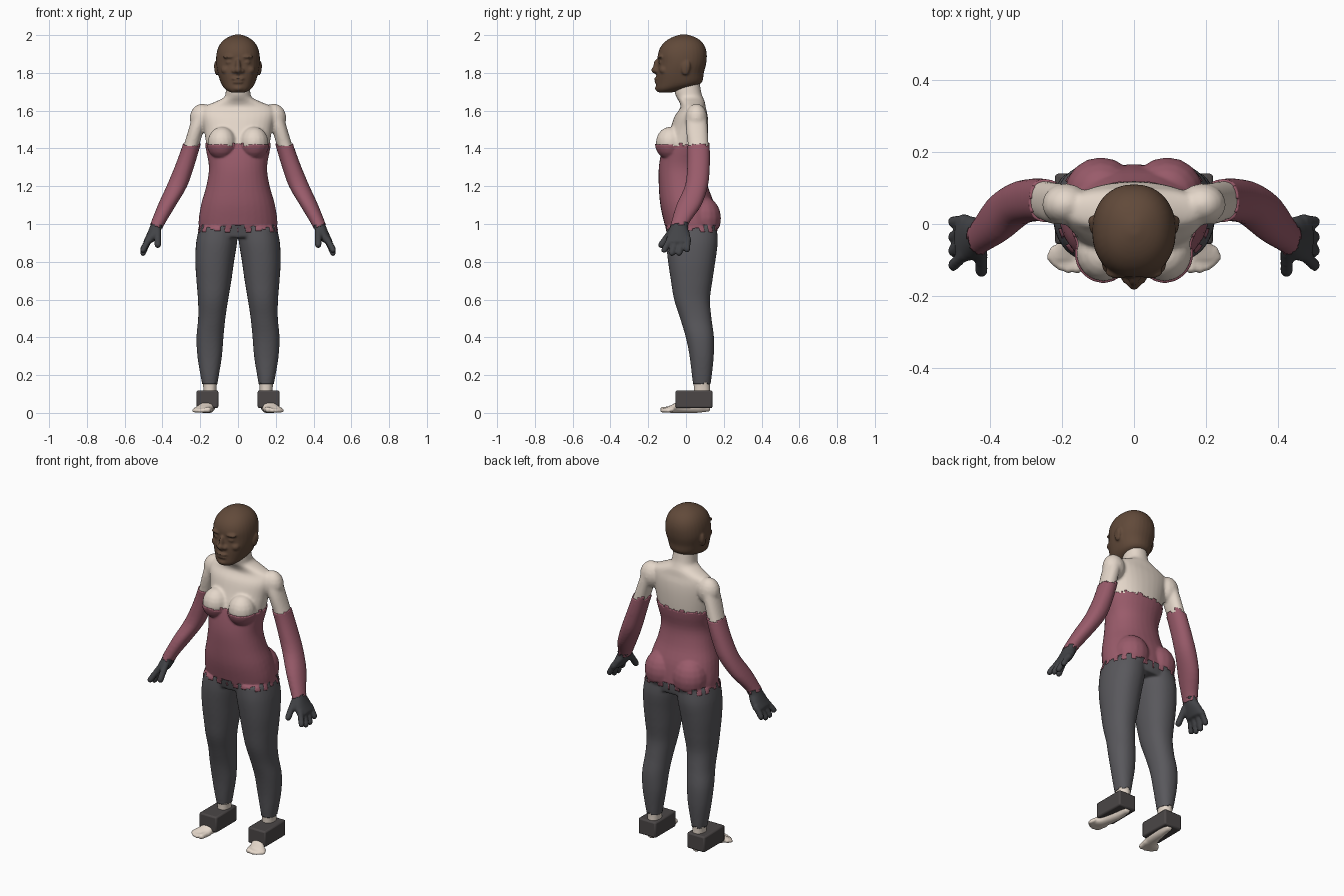
import bpy, bmesh, math
from mathutils import Vector, Matrix

if "Cube" in bpy.data.objects:
    bpy.data.objects.remove(bpy.data.objects["Cube"])


def material(name, rgb):
    m = bpy.data.materials.new(name)
    m.diffuse_color = (*rgb, 1)
    m.use_nodes = True
    m.node_tree.nodes["Principled BSDF"].inputs["Base Color"].default_value = m.diffuse_color
    return m


SKIN = material("skin_tone", (0.78, 0.68, 0.59))
BROWN = material("brown", (0.12, 0.068, 0.042))
ROSE = material("rose", (0.32, 0.105, 0.145))
GREY = material("charcoal", (0.10, 0.098, 0.108))
DARK = material("dark_grey", (0.055, 0.057, 0.063))
BLOCK = material("block_grey", (0.07, 0.062, 0.062))


def loft(bm, rows, power=2.2, along_y=False, mirror=False, n=32, steps=4):
    """Rows are (t, x0, x1, b0, b1): boxes filled with rounded sections."""
    fine = []
    for i in range(len(rows) - 1):
        p = [Vector(rows[min(max(i + k, 0), len(rows) - 1)]) for k in (-1, 0, 1, 2)]
        for s in range(steps):
            u = s / steps
            fine.append(0.5 * (2 * p[1] + (p[2] - p[0]) * u
                        + (2 * p[0] - 5 * p[1] + 4 * p[2] - p[3]) * u * u
                        + (3 * p[1] - p[0] - 3 * p[2] + p[3]) * u ** 3))
    fine.append(Vector(rows[-1]))
    for side in ((1, -1) if mirror else (1,)):
        rings = []
        for t, x0, x1, b0, b1 in fine:
            ring = []
            for k in range(n):
                a = math.tau * k / n
                c, s = math.cos(a), math.sin(a)
                x = (x0 + x1) / 2 + (x1 - x0) / 2 * math.copysign(abs(c) ** (2 / power), c)
                b = (b0 + b1) / 2 + (b1 - b0) / 2 * math.copysign(abs(s) ** (2 / power), s)
                ring.append(bm.verts.new((side * x, t, b) if along_y else (side * x, b, t)))
            rings.append(ring)
        for r, q in zip(rings, rings[1:]):
            for k in range(n):
                bm.faces.new((r[k], r[(k + 1) % n], q[(k + 1) % n], q[k]))
        bm.faces.new(rings[0])
        bm.faces.new(rings[-1])


def ball(bm, c, r, mirror=True):
    for side in ((1, -1) if mirror else (1,)):
        bmesh.ops.create_uvsphere(bm, u_segments=16, v_segments=10, radius=1,
                                  matrix=Matrix.Translation((side * c[0], c[1], c[2])) @ Matrix.Diagonal((*r, 1)))


def digit(bm, a, b, r):
    a, b = Vector(a), Vector(b)
    for i in range(9):
        ball(bm, a.lerp(b, i / 8), (r, r, r))


def fuse(bm, voxel, smooth):
    """Fuse overlapping volumes into one smooth skin and return its mesh."""
    bmesh.ops.recalc_face_normals(bm, faces=bm.faces)
    me = bpy.data.meshes.new("volume")
    bm.to_mesh(me)
    ob = bpy.data.objects.new("volume", me)
    bpy.context.collection.objects.link(ob)
    mod = ob.modifiers.new("fuse", 'REMESH')
    mod.mode, mod.voxel_size = 'VOXEL', voxel
    mod = ob.modifiers.new("smooth", 'SMOOTH')
    mod.factor, mod.iterations = 0.5, smooth
    out = bpy.data.meshes.new_from_object(ob.evaluated_get(bpy.context.evaluated_depsgraph_get()))
    bpy.data.objects.remove(ob)
    return out


def part(name, source, mat, keep=None, offset=0.0):
    """Cut a region out of a mesh and push it outwards as a garment."""
    bm = bmesh.new()
    bm.from_mesh(source)
    bm.normal_update()
    for v, n in [(v, v.normal.copy()) for v in bm.verts]:
        v.co += n * offset
    if keep:
        bad = [f for f in bm.faces if not keep(f.calc_center_median())]
        bmesh.ops.delete(bm, geom=bad, context='FACES')
    me = bpy.data.meshes.new(name)
    bm.to_mesh(me)
    me.materials.clear()
    me.materials.append(mat)
    me.polygons.foreach_set("use_smooth", [True] * len(me.polygons))
    ob = bpy.data.objects.new(name, me)
    bpy.context.collection.objects.link(ob)
    if offset:
        mod = ob.modifiers.new("cloth", 'SOLIDIFY')
        mod.thickness, mod.offset = offset, -1
        mod.use_rim_only = True
    return ob


# body volumes: torso, bust, seat, shoulders
body = bmesh.new()
torso = [(.93, .185, -.09, .155), (1.0, .203, -.108, .16), (1.1, .19, -.13, .145), (1.2, .162, -.138, .11),
         (1.3, .148, -.138, .095), (1.4, .165, -.12, .112), (1.5, .18, -.085, .118), (1.57, .195, -.06, .115),
         (1.615, .19, -.03, .105), (1.645, .125, -.035, .1), (1.67, .075, -.05, .09), (1.70, .065, -.06, .08),
         (1.77, .06, -.065, .07)]
loft(body, [(z, -w, w, a, b) for z, w, a, b in torso])
ball(body, (.085, -.082, 1.43), (.076, .078, .085))
ball(body, (.092, .09, 1.03), (.095, .09, .11))
ball(body, (.19, .055, 1.56), (.066, .058, .077))
# arms and palms
loft(body, [(1.57, .15, .242, 0, .11), (1.5, .18, .262, .0, .115), (1.4, .21, .293, .012, .12),
            (1.3, .24, .33, .012, .12), (1.2, .276, .372, .0, .11), (1.1, .335, .418, -.045, .075),
            (1.0, .395, .458, -.075, .008), (.95, .42, .478, -.095, .018), (.905, .45, .5, -.105, .026)], mirror=True)
# fingers and thumb
for y0, y1, z1 in ((-.085, -.115, .862), (-.053, -.075, .846), (-.02, -.036, .846), (.01, .006, .866)):
    digit(body, (.472, y0, .92), (.503, y1, z1), .0145)
digit(body, (.425, -.075, .965), (.425, -.13, .89), .016)
# legs
loft(body, [(.98, .0, .203, -.1, .16), (.9, .008, .219, -.102, .165), (.8, .024, .223, -.092, .152),
            (.7, .038, .217, -.077, .137), (.6, .055, .209, -.06, .124), (.5, .07, .208, -.028, .132),
            (.4, .08, .217, .002, .145), (.3, .088, .212, .022, .144), (.2, .104, .196, .034, .134),
            (.15, .112, .186, .04, .128), (.1, .115, .182, .04, .128), (.03, .115, .18, .03, .125)], mirror=True)
# feet and toes
loft(body, [(.128, .13, .168, .008, .05), (.06, .12, .18, 0, .08), (-.03, .125, .2, 0, .065),
            (-.075, .135, .228, 0, .043), (-.1, .145, .232, .002, .032)], along_y=True, mirror=True)
for x, y, r in ((.158, -.122, .017), (.183, -.126, .013), (.202, -.12, .012), (.219, -.11, .012), (.233, -.094, .012)):
    digit(body, (x - .01, -.07, .018), (x, y, r), r)
skin = fuse(body, .0075, 5)


# garment regions
def arm(c):
    return c.z < 1.6 and abs(c.x) > .19 + (1.42 - c.z) * .3


def ragged(c, amount):
    a = math.floor(math.atan2(c.y - .03, abs(c.x) - (.42 if c.z < 1.1 and abs(c.x) > .3 else .1)) * 5)
    return amount * math.sin(a * 2.7)


def wrist(c):
    return 1.0 + (abs(c.x) - .42) * .3 + ragged(c, .012)


part("skin_shoulders", skin, SKIN, lambda c: c.z > 1.37)
part("skin_feet", skin, SKIN, lambda c: c.z < .19)
part("bodice", skin, ROSE, lambda c: not arm(c) and .975 + ragged(c, .02) < c.z < 1.42 + ragged(c, .005), .006)
part("sleeves", skin, ROSE, lambda c: arm(c) and wrist(c) - .01 < c.z < 1.42 + ragged(c, .012), .006)
part("gloves", skin, DARK, lambda c: arm(c) and c.z < wrist(c) + .015, .003)
part("trousers", skin, GREY, lambda c: not arm(c) and .155 + ragged(c, .004) < c.z < 1.01, .003)

# head with facial features
head = bmesh.new()
skull = [(1.697, .04, -.148, -.07), (1.715, .068, -.157, .0), (1.745, .09, -.157, .08), (1.80, .107, -.155, .094),
         (1.85, .116, -.148, .107), (1.90, .114, -.148, .11), (1.94, .102, -.133, .1), (1.97, .08, -.105, .078),
         (1.99, .05, -.07, .046), (2.003, .015, -.03, .006)]
loft(head, [(z, -w, w, a, b) for z, w, a, b in skull])
ball(head, (0, -.152, 1.83), (.015, .022, .045), False)
ball(head, (0, -.164, 1.815), (.018, .02, .018), False)
ball(head, (.02, -.152, 1.81), (.014, .016, .013))
ball(head, (0, -.155, 1.769), (.034, .014, .007), False)
ball(head, (0, -.154, 1.751), (.03, .014, .008), False)
ball(head, (0, -.145, 1.718), (.03, .02, .016), False)
ball(head, (.045, -.134, 1.885), (.036, .018, .011))
ball(head, (.045, -.128, 1.856), (.022, .018, .014))
ball(head, (.06, -.115, 1.815), (.03, .026, .024))
ball(head, (.113, -.003, 1.825), (.012, .024, .038))
ball(head, (.118, .008, 1.835), (.009, .016, .028))
part("head", fuse(head, .006, 3), BROWN)

# block shoes
for side, label in ((1, "left"), (-1, "right")):
    bpy.ops.mesh.primitive_cube_add(size=1, location=(side * .162, .042, .072))
    ob = bpy.context.object
    ob.name = "shoe_block_" + label
    ob.scale = (.116, .196, .094)
    bpy.ops.object.transform_apply(location=False, rotation=False, scale=True)
    mod = ob.modifiers.new("edge", 'BEVEL')
    mod.width, mod.segments = .009, 2
    ob.data.materials.append(BLOCK)
    bpy.ops.object.shade_smooth_by_angle()
